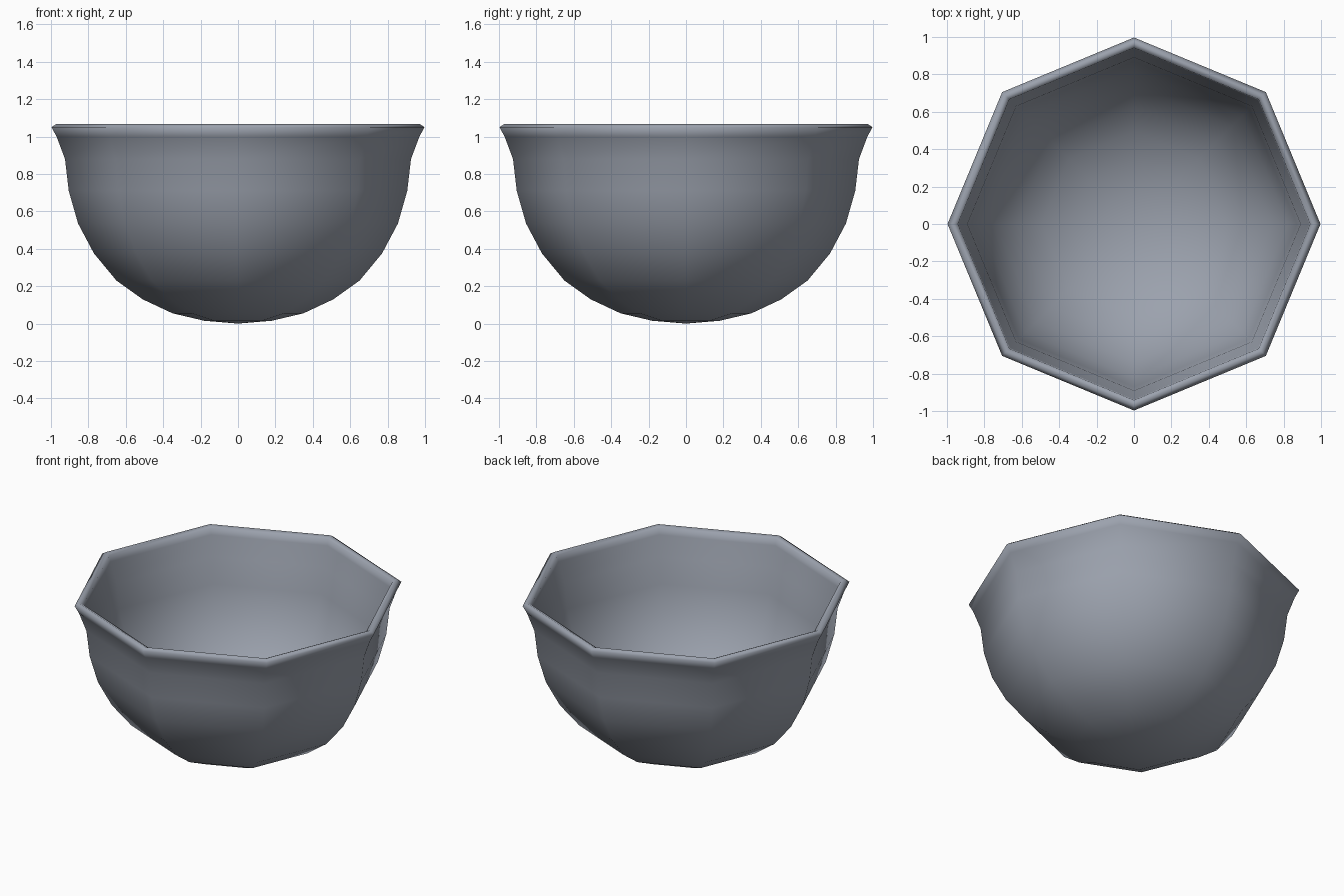
import bpy
import bmesh
import math

cube = bpy.data.objects.get("Cube")
if cube:
    bpy.data.objects.remove(cube, do_unlink=True)

SIDES = 8
WALL = 0.035

# Outer wall from the base up to the flared rim, as (radius, height)
outer = [(0.18, 0.015), (0.35, 0.055), (0.51, 0.13), (0.65, 0.23), (0.77, 0.375),
         (0.855, 0.535), (0.905, 0.71), (0.925, 0.88), (0.97, 1.0)]
rim = [(0.997, 1.05), (0.97, 1.068), (0.942, 1.055)]


def inset(points, distance):
    """Shift the profile inward along its normals."""
    result = []
    for i, (r, z) in enumerate(points):
        a = points[max(i - 1, 0)]
        b = points[min(i + 1, len(points) - 1)]
        dr, dz = b[0] - a[0], b[1] - a[1]
        length = math.hypot(dr, dz)
        result.append((r - dz / length * distance, z + dr / length * distance))
    return result


profile = outer + rim + inset(outer, WALL)[::-1]

# Bowl: sweep the profile around the octagon and close both poles
bm = bmesh.new()
rings = []
for r, z in profile:
    angles = [math.tau * k / SIDES for k in range(SIDES)]
    rings.append([bm.verts.new((r * math.cos(t), r * math.sin(t), z)) for t in angles])
base_pole = bm.verts.new((0, 0, 0))
inner_pole = bm.verts.new((0, 0, WALL))
for k in range(SIDES):
    n = (k + 1) % SIDES
    for low, high in zip(rings, rings[1:]):
        bm.faces.new((low[k], low[n], high[n], high[k]))
    bm.faces.new((base_pole, rings[0][n], rings[0][k]))
    bm.faces.new((inner_pole, rings[-1][k], rings[-1][n]))
bmesh.ops.recalc_face_normals(bm, faces=bm.faces)
for face in bm.faces:
    face.smooth = True

mesh = bpy.data.meshes.new("bowl")
bm.to_mesh(mesh)
bm.free()
bowl = bpy.data.objects.new("bowl", mesh)
bpy.context.collection.objects.link(bowl)

# Blue grey finish
colour = (0.33, 0.36, 0.42, 1)
material = bpy.data.materials.new("blue_grey")
material.use_nodes = True
material.diffuse_color = colour
material.node_tree.nodes["Principled BSDF"].inputs["Base Color"].default_value = colour
mesh.materials.append(material)
